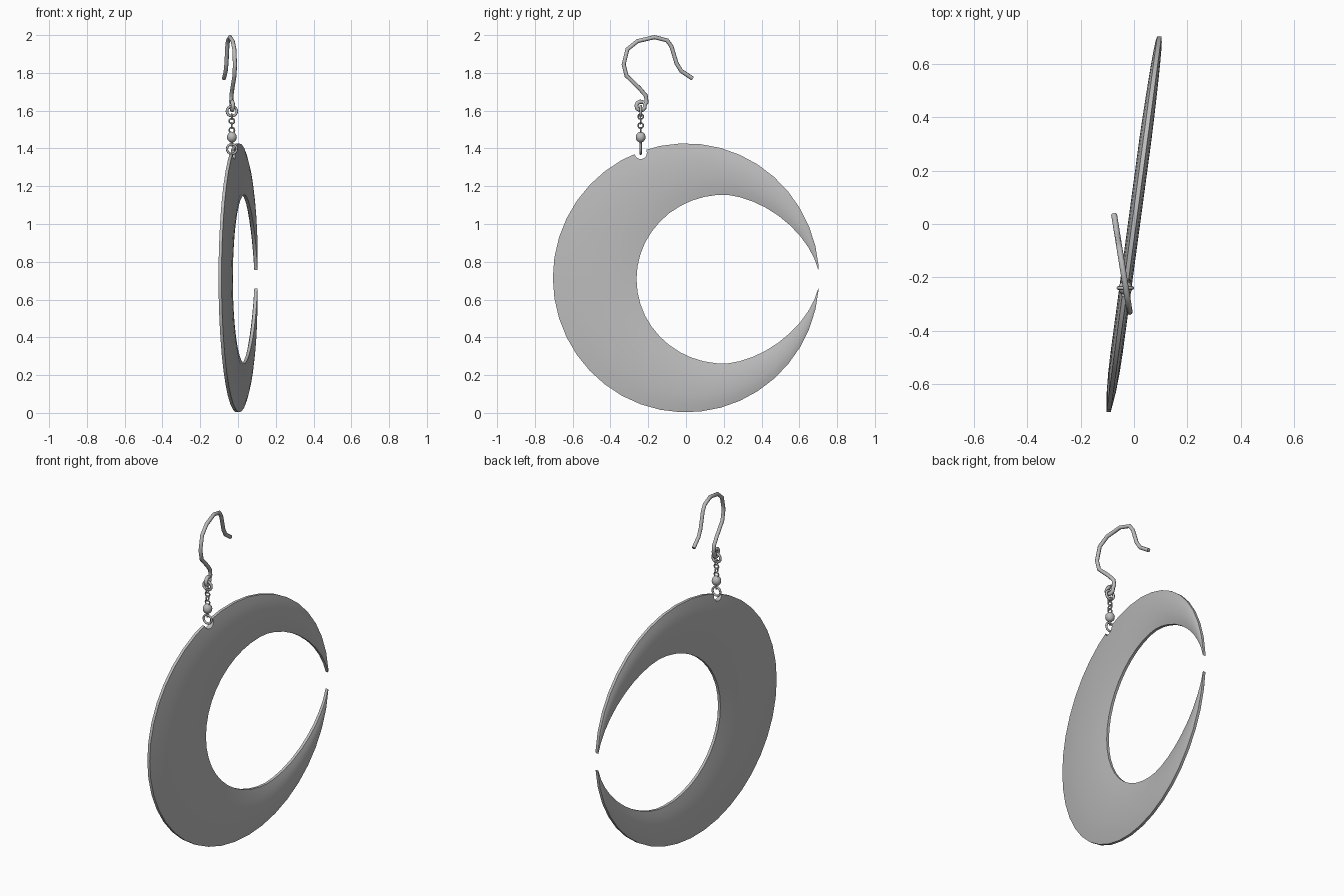
import bpy, bmesh, math
from mathutils import Vector

if "Cube" in bpy.data.objects:
    bpy.data.objects.remove(bpy.data.objects["Cube"], do_unlink=True)

silver = bpy.data.materials.new("silver grey")
silver.use_nodes = True
GREY = (0.5, 0.5, 0.5, 1)
silver.diffuse_color = GREY
silver.node_tree.nodes["Principled BSDF"].inputs["Base Color"].default_value = GREY

LEAN = 0.135                      # the pendant plane is turned slightly about z
CHAIN_Y = -0.24
CHAIN_X = LEAN * CHAIN_Y


def finish(obj, name, angle=40):
    obj.name = name
    obj.data.materials.clear()
    obj.data.materials.append(silver)
    bpy.ops.object.select_all(action='DESELECT')
    obj.select_set(True)
    bpy.context.view_layer.objects.active = obj
    bpy.ops.object.shade_smooth_by_angle(angle=math.radians(angle))


def ring(name, z, radius, wire, turn):
    """Wire ring in the chain; turn 0 shows its round face to the front."""
    bpy.ops.mesh.primitive_torus_add(
        location=(CHAIN_X, CHAIN_Y, z), rotation=(math.pi / 2, 0, turn),
        major_radius=radius, minor_radius=wire, major_segments=16, minor_segments=8)
    finish(bpy.context.object, name, 60)


def outer_edge(t):
    a = 0.085 + t * (2 * math.pi - 0.17)
    return Vector((0.705 * math.cos(a), 0.715 + 0.712 * math.sin(a)))


def inner_edge(t):
    a = 0.155 + t * (2 * math.pi - 0.31)
    c, s = math.cos(a), math.sin(a)
    # rounded on the closed side, straighter towards the two tips
    half, power = (0.507, 2 / 1.7) if c > 0 else (0.462, 1)
    return Vector((0.20 + math.copysign(half * abs(c) ** power, c),
                   0.708 + math.copysign(0.447 * abs(s) ** power, s)))


# Crescent pendant: a softly domed section swept from tip to tip
STATIONS, ACROSS = 40, 6
bm = bmesh.new()
loops = []
for i in range(STATIONS + 1):
    t = i / STATIONS
    p, q = outer_edge(t), inner_edge(t)
    bulge = 0.015 * min(1, (p - q).length / 0.25)
    front, back = [], []
    for j in range(ACROSS + 1):
        v = j / ACROSS
        m = p.lerp(q, v)
        h = 0.008 + bulge * math.sin(math.pi * v) ** 0.7
        front.append(bm.verts.new((LEAN * m.x + h, m.x, m.y)))
        back.append(bm.verts.new((LEAN * m.x - h, m.x, m.y)))
    loops.append(front + back[::-1])
for a, b in zip(loops, loops[1:]):
    n = len(a)
    for k in range(n):
        bm.faces.new((a[k], a[(k + 1) % n], b[(k + 1) % n], b[k]))
bm.faces.new(loops[0])
bm.faces.new(loops[-1][::-1])
bmesh.ops.recalc_face_normals(bm, faces=bm.faces)
mesh = bpy.data.meshes.new("crescent_pendant")
bm.to_mesh(mesh)
bm.free()
crescent = bpy.data.objects.new("crescent_pendant", mesh)
bpy.context.collection.objects.link(crescent)

# Round notch in the rim for the lower ring
bpy.ops.mesh.primitive_cylinder_add(vertices=20, radius=0.033, depth=0.3,
                                    location=(CHAIN_X, CHAIN_Y, 1.377),
                                    rotation=(0, math.pi / 2, 0))
cutter = bpy.context.object
cutter.hide_render = True
cut = crescent.modifiers.new("notch", 'BOOLEAN')
cut.operation, cut.object, cut.solver = 'DIFFERENCE', cutter, 'EXACT'
bpy.context.view_layer.objects.active = crescent
bpy.ops.object.modifier_apply(modifier=cut.name)
bpy.data.objects.remove(cutter, do_unlink=True)
finish(crescent, "crescent_pendant")

# Chain: rings, small links and a bead
ring("lower_ring", 1.397, 0.026, 0.006, 0)
ring("upper_ring", 1.597, 0.026, 0.007, 0)
for i in range(4):
    ring(f"chain_link_{i + 1}", 1.497 + 0.024 * i, 0.014, 0.004, (i % 2) * math.pi / 2)
bpy.ops.mesh.primitive_uv_sphere_add(segments=16, ring_count=10, radius=0.026,
                                     location=(CHAIN_X, CHAIN_Y, 1.46))
bpy.context.object.scale.z = 1.1
finish(bpy.context.object, "bead", 60)
bpy.ops.mesh.primitive_cylinder_add(vertices=8, radius=0.006, depth=0.05,
                                    location=(CHAIN_X, CHAIN_Y, 1.435))
finish(bpy.context.object, "bead_pin")

# Ear hook: bent wire ending in a small eye
path = [(0.035, 1.77), (-0.025, 1.81), (-0.05, 1.85), (-0.077, 1.94), (-0.10, 1.972),
        (-0.167, 1.989), (-0.257, 1.968), (-0.31, 1.925), (-0.33, 1.845),
        (-0.315, 1.785), (-0.245, 1.717), (-0.213, 1.68), (-0.208, 1.645)]
for i in range(9):
    a = 0.3 - i * math.pi / 4.5
    path.append((CHAIN_Y + 0.023 * math.cos(a), 1.625 + 0.023 * math.sin(a)))
curve = bpy.data.curves.new("ear_hook", 'CURVE')
curve.dimensions = '3D'
curve.bevel_depth = 0.011
curve.bevel_resolution = 2
curve.use_fill_caps = True
spline = curve.splines.new('POLY')
spline.points.add(len(path) - 1)
for point, (y, z) in zip(spline.points, path):
    point.co = (-0.069 - 0.16 * y, y, z, 1)
hook = bpy.data.objects.new("ear_hook", curve)
bpy.context.collection.objects.link(hook)
bpy.ops.object.select_all(action='DESELECT')
hook.select_set(True)
bpy.context.view_layer.objects.active = hook
bpy.ops.object.convert(target='MESH')
finish(bpy.context.object, "ear_hook", 50)
